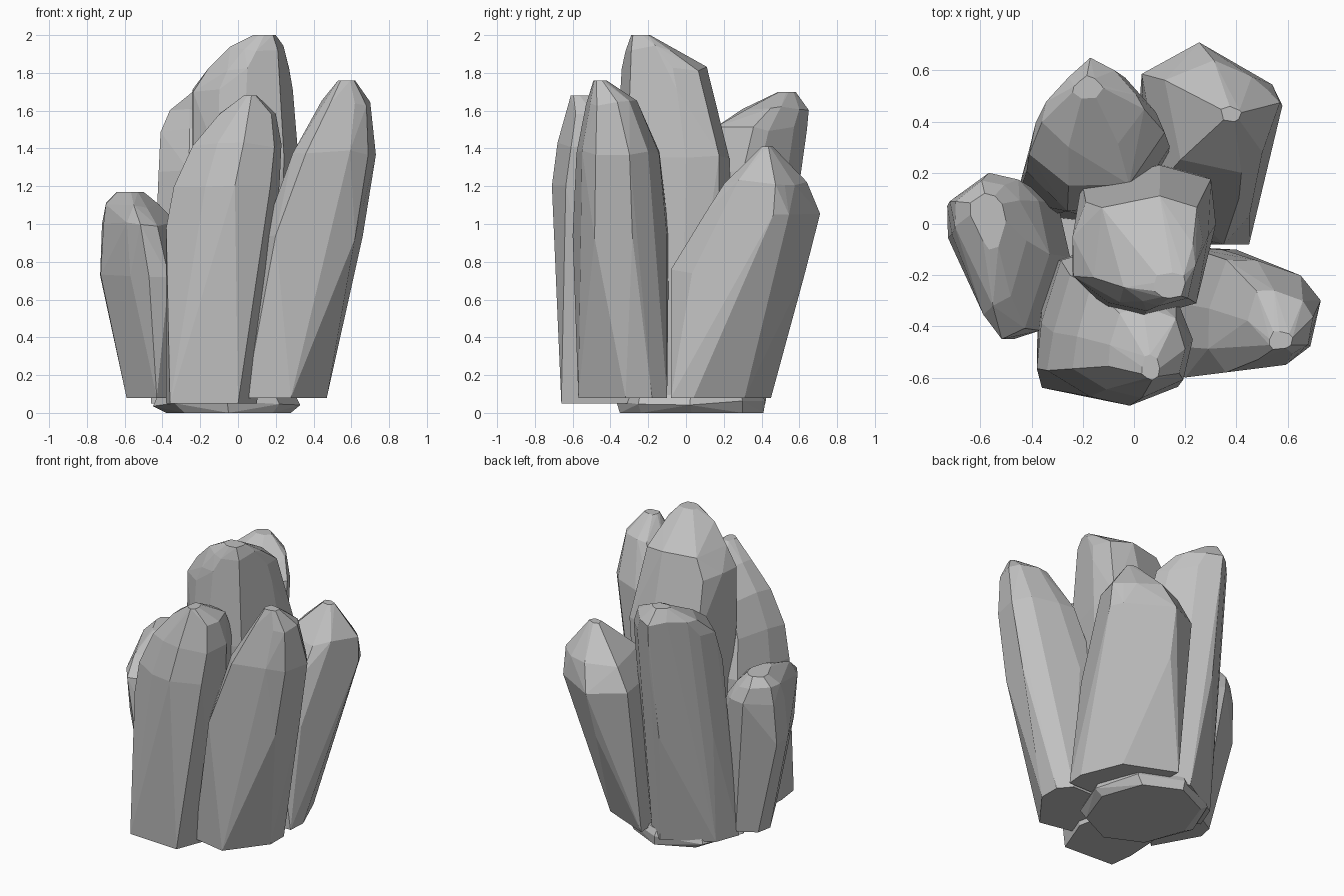
import bpy, bmesh, math, random

default_cube = bpy.data.objects.get("Cube")
if default_cube:
    bpy.data.objects.remove(default_cube, do_unlink=True)

# One plain stone colour
stone = bpy.data.materials.new("grey_stone")
stone.use_nodes = True
grey = (0.53, 0.53, 0.53, 1)
stone.diffuse_color = grey
stone.node_tree.nodes["Principled BSDF"].inputs["Base Color"].default_value = grey


def fit(values, low, high):
    """Stretch values so that they exactly span low to high."""
    smallest, largest = min(values), max(values)
    return [low + (v - smallest) / (largest - smallest) * (high - low) for v in values]


def shaped_ring(rng, outline, left, right, front, back):
    """The outline, slightly roughened, stretched to fill a rectangle."""
    xs = [x + rng.uniform(-0.008, 0.008) for x, y in outline]
    ys = [y + rng.uniform(-0.008, 0.008) for x, y in outline]
    return zip(fit(xs, left, right), fit(ys, front, back))


def make_rock(name, seed, foot_height, foot, waist, rings):
    """A faceted stone: the hull of a foot polygon and rings shaped like the waist."""
    rng = random.Random(seed)
    bm = bmesh.new()
    for x, y in foot:
        bm.verts.new((x, y, foot_height))
    for height, *box in rings:
        lift = 0 if height == rings[-1][0] else 0.015
        for x, y in shaped_ring(rng, waist, *box):
            bm.verts.new((x, y, height + rng.uniform(-lift, lift)))
    hull = bmesh.ops.convex_hull(bm, input=bm.verts)
    spare = {g for g in hull["geom_interior"] + hull["geom_unused"]
             if isinstance(g, bmesh.types.BMVert)}
    bmesh.ops.delete(bm, geom=list(spare), context="VERTS")
    # Merge nearly level triangles into larger facets
    bmesh.ops.dissolve_limit(bm, angle_limit=math.radians(5),
                             verts=bm.verts, edges=bm.edges)
    bmesh.ops.recalc_face_normals(bm, faces=bm.faces)
    mesh = bpy.data.meshes.new(name)
    bm.to_mesh(mesh)
    bm.free()
    mesh.materials.append(stone)
    rock = bpy.data.objects.new(name, mesh)
    bpy.context.collection.objects.link(rock)


octagon = [(math.cos(i * math.tau / 8), math.sin(i * math.tau / 8)) for i in range(8)]

# Feet and waists are plan outlines; each ring is height, left, right, front, back
make_rock(
    "base_stone", 1, 0,
    foot=[(0.33 * x - .05, 0.38 * y + .03) for x, y in octagon],
    waist=octagon,
    rings=[(.05, -.45, .33, -.37, .42),
           (.1, -.42, .3, -.35, .4)])

make_rock(
    "centre_column", 2, .05,
    foot=[(0.24 * x + .04, 0.28 * y - .02) for x, y in octagon],
    waist=[(-.24, -.2), (-.24, 0), (-.19, .18), (0, .2), (.1, .24), (.3, .18),
           (.32, 0), (.25, -.31), (.03, -.37), (-.1, -.33)],
    rings=[(1.35, -.24, .32, -.37, .23),
           (1.7, -.24, .29, -.34, .14),
           (1.82, -.16, .27, -.34, .11),
           (1.93, -.04, .24, -.32, -.06),
           (2, .08, .2, -.29, -.19)])

make_rock(
    "front_column", 3, .05,
    foot=[(-.38, -.48), (-.36, -.64), (0, -.66), (.1, -.4), (.05, -.15),
          (-.1, -.1), (-.36, -.15)],
    waist=[(-.38, -.57), (-.2, -.67), (-.03, -.71), (.18, -.63), (.23, -.43),
           (.15, -.2), (-.1, -.1), (-.28, -.15), (-.36, -.4)],
    rings=[(.98, -.38, .15, -.7, -.1),
           (1.2, -.34, .22, -.71, -.15),
           (1.42, -.24, .23, -.68, -.2),
           (1.58, -.1, .2, -.63, -.32),
           (1.68, .03, .1, -.61, -.51)])

make_rock(
    "front_left_column", 4, .08,
    foot=[(.04, -.52), (.28, -.57), (.47, -.32), (.47, -.18), (.4, -.1),
          (.12, -.1), (.03, -.3)],
    waist=[(.32, -.6), (.58, -.56), (.69, -.48), (.73, -.27), (.65, -.15),
           (.45, -.08), (.32, -.08), (.25, -.3), (.25, -.48)],
    rings=[(.93, .13, .66, -.6, -.09),
           (1.38, .29, .73, -.58, -.14),
           (1.64, .44, .7, -.53, -.26),
           (1.76, .53, .62, -.49, -.42)])

make_rock(
    "back_left_column", 5, .08,
    foot=[(.05, -.08), (.45, -.08), (.46, .04), (.35, .31), (.02, .45)],
    waist=[(.03, .56), (.26, .71), (.45, .58), (.53, .5), (.58, .4),
           (.5, .05), (.4, -.08), (.1, 0)],
    rings=[(.75, .03, .52, -.08, .63),
           (1.06, .03, .58, .1, .71),
           (1.22, .12, .57, .2, .64),
           (1.41, .34, .42, .4, .46)])

make_rock(
    "back_right_column", 6, .05,
    foot=[(-.46, .09), (-.4, .25), (-.1, .42), (0, .36), (.1, .1), (-.1, 0), (-.35, .03)],
    waist=[(-.43, .2), (-.4, .35), (-.28, .52), (-.16, .65), (-.02, .57),
           (.1, .4), (.14, .3), (0, .05), (-.27, .03)],
    rings=[(.8, -.44, .13, .04, .54),
           (1.28, -.42, .14, .05, .61),
           (1.5, -.41, .12, .15, .64),
           (1.61, -.36, .04, .3, .65),
           (1.7, -.24, -.12, .49, .58)])

make_rock(
    "right_column", 7, .08,
    foot=[(-.59, -.06), (-.57, .04), (-.45, .11), (-.3, .07), (-.3, -.2), (-.43, -.35)],
    waist=[(-.72, -.05), (-.72, .08), (-.54, .19), (-.4, .16), (-.3, .08),
           (-.25, -.12), (-.36, -.41), (-.47, -.45), (-.56, -.35)],
    rings=[(.73, -.73, -.25, -.45, .18),
           (1, -.72, -.33, -.45, .2),
           (1.1, -.7, -.42, -.32, .17),
           (1.17, -.64, -.5, -.1, .12)])
